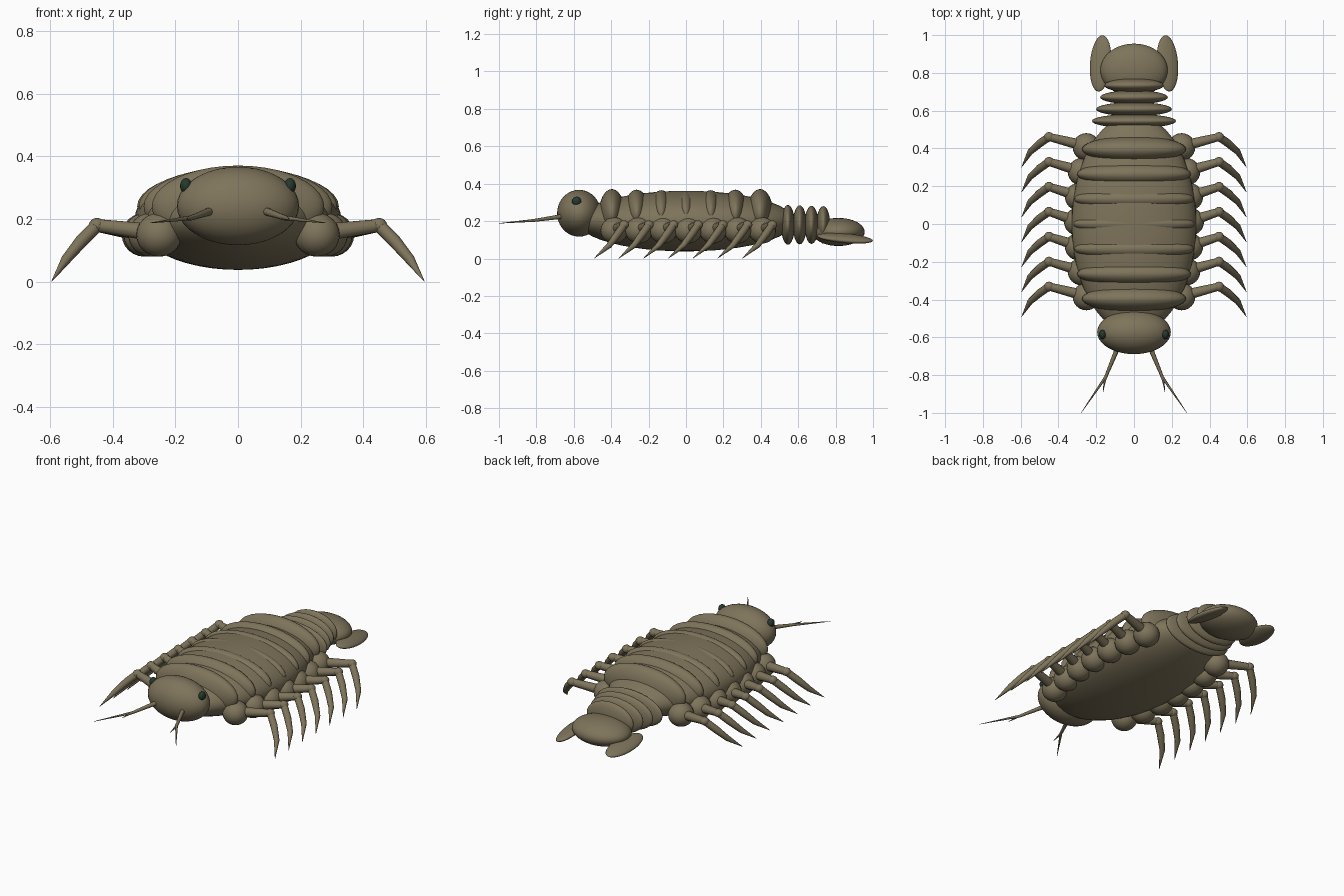
import bpy
import math
from mathutils import Vector

cube = bpy.data.objects.get("Cube")
if cube:
    bpy.data.objects.remove(cube, do_unlink=True)


def material(name, rgb):
    m = bpy.data.materials.new(name)
    m.use_nodes = True
    m.diffuse_color = (*rgb, 1)
    m.node_tree.nodes["Principled BSDF"].inputs["Base Color"].default_value = (*rgb, 1)
    return m


SHELL = material("olive shell", (0.21, 0.175, 0.105))
EYE = material("dark green eye", (0.02, 0.04, 0.028))


def ellipsoid(name, centre, radii, mat=SHELL, rot=(0, 0, 0), detail=32):
    bpy.ops.mesh.primitive_uv_sphere_add(segments=detail, ring_count=detail // 2,
                                         location=centre, rotation=rot)
    ob = bpy.context.object
    ob.name = name
    ob.scale = radii
    ob.data.materials.append(mat)
    bpy.ops.object.shade_smooth()
    return ob


def limb(name, points, radii):
    """Tapered round tube through the points."""
    cu = bpy.data.curves.new(name, "CURVE")
    cu.dimensions = "3D"
    cu.bevel_depth = 1
    cu.bevel_resolution = 3
    cu.use_fill_caps = True
    sp = cu.splines.new("POLY")
    sp.points.add(len(points) - 1)
    for p, co, r in zip(sp.points, points, radii):
        p.co = (*co, 1)
        p.radius = r
    sp.use_smooth = True
    ob = bpy.data.objects.new(name, cu)
    bpy.context.collection.objects.link(ob)
    cu.materials.append(SHELL)
    return ob


# Body core and overlapping back plates
ellipsoid("body", (0, 0, 0.2), (0.33, 0.58, 0.162), detail=48)
STEP = 0.132
for i in range(-3, 4):
    y = i * STEP
    bulge = abs(i) / 3
    ellipsoid(f"back_plate_{i + 4}", (0, y, 0.24),
              (0.322 - 0.047 * bulge ** 2, 0.066 + 0.004 * bulge, 0.122 + 0.009 * bulge),
              detail=40)

# Head, tail rings and tail end
ellipsoid("head", (0, -0.572, 0.242), (0.195, 0.117, 0.125), detail=40)
for i in range(4):
    ellipsoid(f"tail_ring_{i + 1}", (0, 0.545 + 0.063 * i, 0.18),
              (0.223 - 0.022 * i, 0.037, 0.106 - 0.002 * i))
ellipsoid("tail_end", (0, 0.815, 0.142), (0.178, 0.14, 0.075), detail=40)

for side, s in (("left", 1), ("right", -1)):
    ellipsoid(f"{side}_eye", (s * 0.166, -0.585, 0.306), (0.019, 0.025, 0.025), EYE,
              detail=16)
    ellipsoid(f"{side}_tail_fin", (s * 0.177, 0.85, 0.108), (0.058, 0.15, 0.022),
              rot=(math.radians(-5), s * math.radians(15), s * math.radians(3)))

    # Forked antenna
    limb(f"{side}_antenna",
         [(s * 0.08, -0.64, 0.228), (s * 0.15, -0.81, 0.204), (s * 0.28, -1.0, 0.188)],
         [0.014, 0.008, 0.001])
    limb(f"{side}_antenna_branch",
         [(s * 0.13, -0.765, 0.21), (s * 0.155, -0.83, 0.203), (s * 0.164, -0.89, 0.198)],
         [0.007, 0.006, 0.001])

    # Seven walking legs
    for i in range(-3, 4):
        y = i * STEP
        hip_x = 0.298 - 0.046 * (i / 3) ** 2
        tag = f"{side}_leg_{i + 4}"
        ellipsoid(f"{tag}_hip", (s * hip_x, y + 0.012, 0.15), (0.073, 0.073, 0.07),
                  detail=24)
        knee = Vector((s * 0.45, y + 0.065, 0.18))
        limb(f"{tag}_upper", [(s * hip_x, y + 0.015, 0.155), knee], [0.03, 0.021])
        ellipsoid(f"{tag}_knee", knee, (0.026, 0.026, 0.024), detail=16)
        limb(f"{tag}_lower",
             [knee, (s * 0.5, y + 0.03, 0.13), (s * 0.55, y - 0.015, 0.07),
              (s * 0.595, y - 0.095, 0.001)],
             [0.021, 0.021, 0.016, 0.001])
